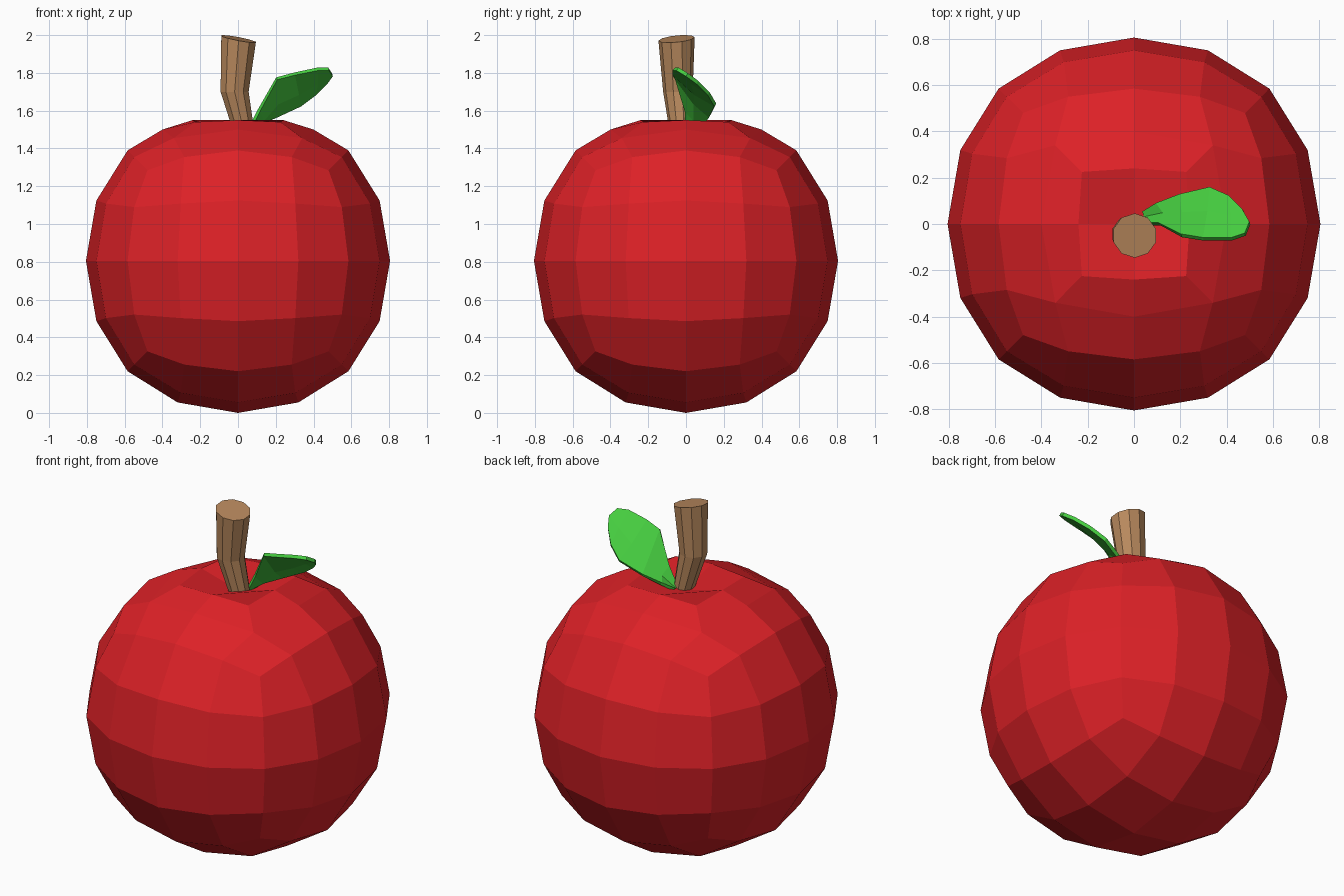
import bpy, bmesh, math
from mathutils import Vector

if "Cube" in bpy.data.objects:
    bpy.data.objects.remove(bpy.data.objects["Cube"])


def material(name, rgb):
    m = bpy.data.materials.new(name)
    m.diffuse_color = (*rgb, 1)
    m.use_nodes = True
    m.node_tree.nodes["Principled BSDF"].inputs["Base Color"].default_value = m.diffuse_color
    return m


def add_object(name, bm, mat):
    bmesh.ops.recalc_face_normals(bm, faces=bm.faces)
    me = bpy.data.meshes.new(name)
    bm.to_mesh(me)
    bm.free()
    me.materials.append(mat)
    ob = bpy.data.objects.new(name, me)
    bpy.context.collection.objects.link(ob)
    return ob


red = material("apple_red", (0.72, 0.015, 0.02))
brown = material("stem_brown", (0.48, 0.25, 0.11))
green = material("leaf_green", (0.06, 0.6, 0.05))

# Apple body: cube rounded by two levels of subdivision
R = 0.805
bm = bmesh.new()
bmesh.ops.create_cube(bm, size=2)
cube = add_object("apple_body", bm, red)
cube.modifiers.new("round", 'SUBSURF').levels = 2
bpy.context.view_layer.update()
rounded = cube.evaluated_get(bpy.context.evaluated_depsgraph_get()).to_mesh()
bm = bmesh.new()
bm.from_mesh(rounded)
cube.modifiers.clear()
scale = R / max(v.co.z for v in bm.verts)
for v in bm.verts:
    v.co = v.co * scale + Vector((0, 0, R))

# Dimple: widen the top ring, inset a raised rim and sink the centre
top = max(bm.verts, key=lambda v: v.co.z)
top_faces = list(top.link_faces)
ring = {v for f in top_faces for v in f.verts} - {top}


def set_ring(verts, mid, mid_z, corner, corner_z):
    for v in verts:
        is_corner = min(abs(v.co.x), abs(v.co.y)) > 0.05
        r, z = (corner, corner_z) if is_corner else (mid, mid_z)
        v.co = [0 if abs(c) < 0.05 else math.copysign(r, c) for c in v.co.xy] + [z]


set_ring(ring, 0.40, 1.50, 0.34, 1.455)
bmesh.ops.inset_region(bm, faces=top_faces, thickness=0.1)
rim = {v for f in top_faces for v in f.verts}
centre = min(rim, key=lambda v: v.co.xy.length)
set_ring(rim - {centre}, 0.24, 1.55, 0.225, 1.54)
centre.co = (0, 0, 1.485)
bmesh.ops.recalc_face_normals(bm, faces=bm.faces)
bm.to_mesh(cube.data)
bm.free()

# Stem: bent tapered tube; each ring is x, y, z, radius, tilt in x, tilt in y
SIDES = 10
bm = bmesh.new()
rings = []
for x, y, z, r, tx, ty in [(0.04, -0.025, 1.45, 0.055, 0, 0),
                           (-0.018, -0.043, 1.70, 0.078, 0, 0),
                           (0.003, -0.05, 1.98, 0.096, -0.19, 0.1)]:
    loop = []
    for i in range(SIDES):
        a = math.tau * i / SIDES + math.pi / 2
        dx, dy = r * math.cos(a), r * math.sin(a)
        loop.append(bm.verts.new((x + dx, y + dy, z + tx * dx + ty * dy)))
    rings.append(loop)
for a, b in zip(rings, rings[1:]):
    for i in range(SIDES):
        j = (i + 1) % SIDES
        bm.faces.new((a[i], a[j], b[j], b[i]))
bm.faces.new(rings[0][::-1])
bm.faces.new(rings[-1])
add_object("stem", bm, brown)

# Leaf: front edge, midrib and back edge points from base to tip
rows = [((0.06, 0.00, 1.50), (0.05, 0.03, 1.49), (0.04, 0.055, 1.50)),
        ((0.11, 0.00, 1.60), (0.13, 0.045, 1.55), (0.10, 0.09, 1.53)),
        ((0.205, -0.05, 1.77), (0.21, 0.045, 1.64), (0.20, 0.125, 1.57)),
        ((0.30, -0.065, 1.795), (0.32, 0.05, 1.69), (0.33, 0.155, 1.63)),
        ((0.42, -0.065, 1.82), (0.42, 0.03, 1.75), (0.41, 0.12, 1.69)),
        ((0.48, -0.045, 1.82), (0.50, 0.005, 1.79), (0.47, 0.06, 1.75))]
bm = bmesh.new()
grid = [[bm.verts.new(p) for p in row] for row in rows]
for a, b in zip(grid, grid[1:]):
    for i in range(2):
        bm.faces.new((a[i], b[i], b[i + 1], a[i + 1]))
leaf = add_object("leaf", bm, green)
solid = leaf.modifiers.new("thickness", 'SOLIDIFY')
solid.thickness = 0.02
solid.offset = 0
